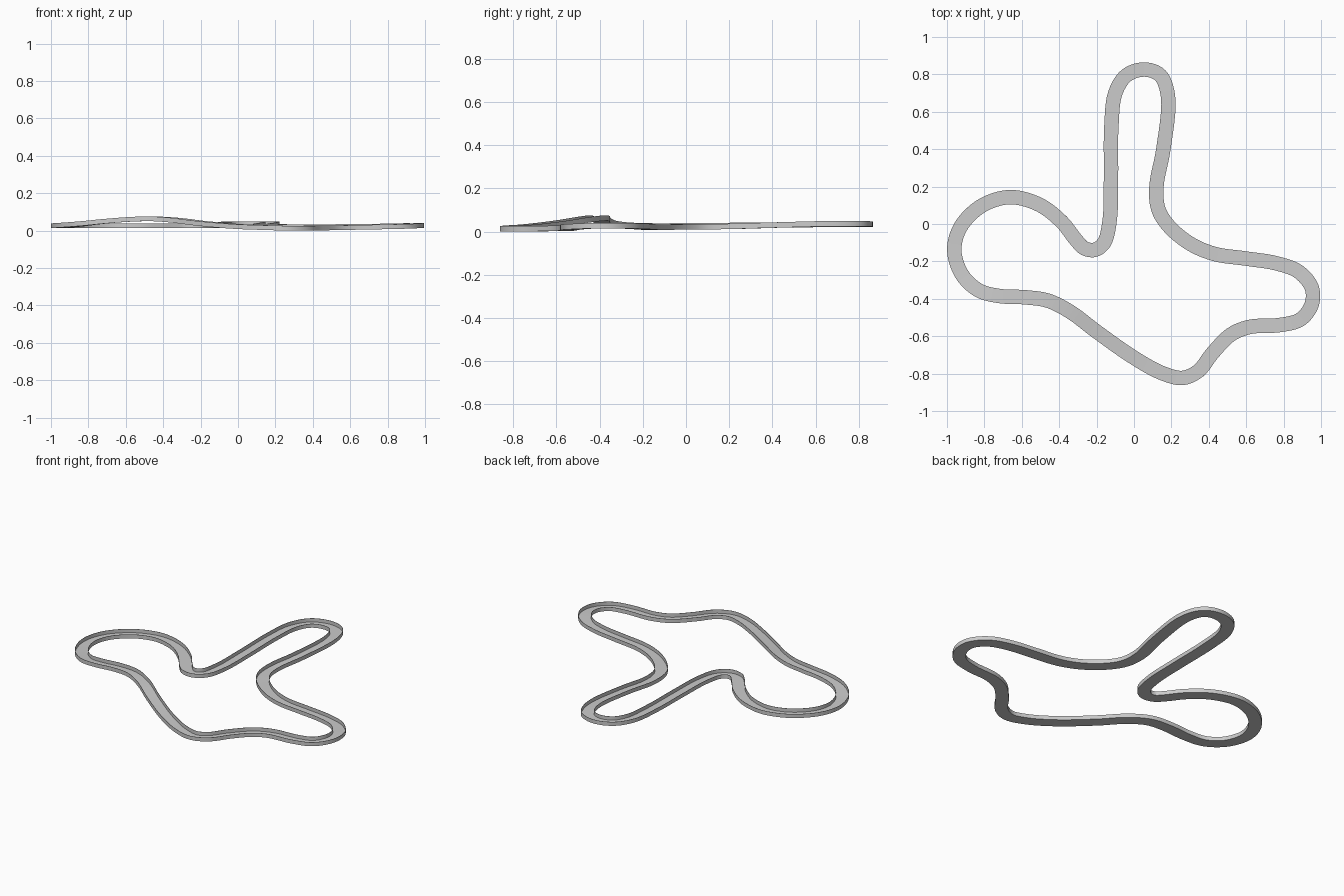
import bpy, bmesh, math
from mathutils import Vector

if "Cube" in bpy.data.objects:
    bpy.data.objects.remove(bpy.data.objects["Cube"])

# Centreline of the closed circuit: x, y, floor height
PATH = [
    (0.055, 0.826, 0.022), (0.14, 0.795, 0.023), (0.182, 0.68, 0.024),
    (0.157, 0.40, 0.017), (0.12, 0.20, 0.011), (0.13, 0.08, 0.010),
    (0.185, -0.01, 0.009), (0.30, -0.105, 0.008), (0.43, -0.16, 0.008),
    (0.60, -0.185, 0.009), (0.76, -0.21, 0.011), (0.88, -0.255, 0.013),
    (0.95, -0.34, 0.015), (0.95, -0.43, 0.014), (0.89, -0.51, 0.010),
    (0.78, -0.54, 0.007), (0.62, -0.55, 0.004), (0.52, -0.59, 0.002),
    (0.42, -0.69, 0.001), (0.345, -0.785, 0.0), (0.26, -0.823, 0.0),
    (0.15, -0.797, 0.003), (0.0, -0.715, 0.009), (-0.20, -0.575, 0.026),
    (-0.34, -0.47, 0.043), (-0.46, -0.41, 0.05), (-0.58, -0.392, 0.047),
    (-0.72, -0.385, 0.036), (-0.83, -0.355, 0.024), (-0.92, -0.27, 0.016),
    (-0.961, -0.14, 0.013), (-0.93, -0.02, 0.013), (-0.84, 0.08, 0.013),
    (-0.74, 0.13, 0.013), (-0.64, 0.143, 0.013), (-0.50, 0.10, 0.013),
    (-0.385, 0.01, 0.013), (-0.31, -0.085, 0.013), (-0.265, -0.13, 0.013),
    (-0.21, -0.138, 0.013), (-0.16, -0.10, 0.013), (-0.13, 0.02, 0.014),
    (-0.123, 0.25, 0.016), (-0.121, 0.52, 0.019), (-0.10, 0.70, 0.021),
    (-0.04, 0.795, 0.022),
]
STEPS = 6
HALF, WALL, HEIGHT, FLOOR = 0.0385, 0.002, 0.025, 0.002

# Channel cross-section: sideways offset, height
SECTION = [
    (-HALF, 0), (HALF, 0), (HALF, HEIGHT), (HALF - WALL, HEIGHT),
    (HALF - WALL, FLOOR), (-HALF + WALL, FLOOR),
    (-HALF + WALL, HEIGHT), (-HALF, HEIGHT),
]


def closed_spline(points, steps):
    """Smooth closed curve through the points (centripetal Catmull-Rom)."""
    pts = [Vector(p) for p in points]
    n, out = len(pts), []
    for i in range(n):
        p0, p1, p2, p3 = (pts[(i + k) % n] for k in (-1, 0, 1, 2))
        d1, d2, d3 = (math.sqrt((b - a).length) for a, b in ((p0, p1), (p1, p2), (p2, p3)))
        m1 = ((p1 - p0) / d1 - (p2 - p0) / (d1 + d2) + (p2 - p1) / d2) * d2
        m2 = ((p2 - p1) / d2 - (p3 - p1) / (d2 + d3) + (p3 - p2) / d3) * d2
        for s in range(steps):
            t = s / steps
            out.append(p1 * (2*t**3 - 3*t**2 + 1) + m1 * (t**3 - 2*t**2 + t)
                       + p2 * (3*t**2 - 2*t**3) + m2 * (t**3 - t**2))
    return out


# Sweep the channel around the circuit, keeping its walls upright
line = closed_spline(PATH, STEPS)
low = min(p.z for p in line)
n, k = len(line), len(SECTION)
bm = bmesh.new()
rings = []
for i, p in enumerate(line):
    d = line[(i + 1) % n] - line[i - 1]
    side = Vector((-d.y, d.x, 0)).normalized()
    rings.append([bm.verts.new(p + side * u + Vector((0, 0, h - low))) for u, h in SECTION])
for i in range(n):
    a, b = rings[i], rings[(i + 1) % n]
    for j in range(k):
        bm.faces.new((a[j], a[(j + 1) % k], b[(j + 1) % k], b[j]))
bmesh.ops.recalc_face_normals(bm, faces=bm.faces)

mesh = bpy.data.meshes.new("race_track")
bm.to_mesh(mesh)
bm.free()
track = bpy.data.objects.new("race_track", mesh)
bpy.context.collection.objects.link(track)

# Single plain grey
grey = bpy.data.materials.new("light_grey")
grey.diffuse_color = (0.6, 0.6, 0.6, 1)
grey.use_nodes = True
grey.node_tree.nodes["Principled BSDF"].inputs["Base Color"].default_value = grey.diffuse_color
mesh.materials.append(grey)

bpy.context.view_layer.objects.active = track
track.select_set(True)
bpy.ops.object.shade_smooth_by_angle(angle=math.radians(35))
